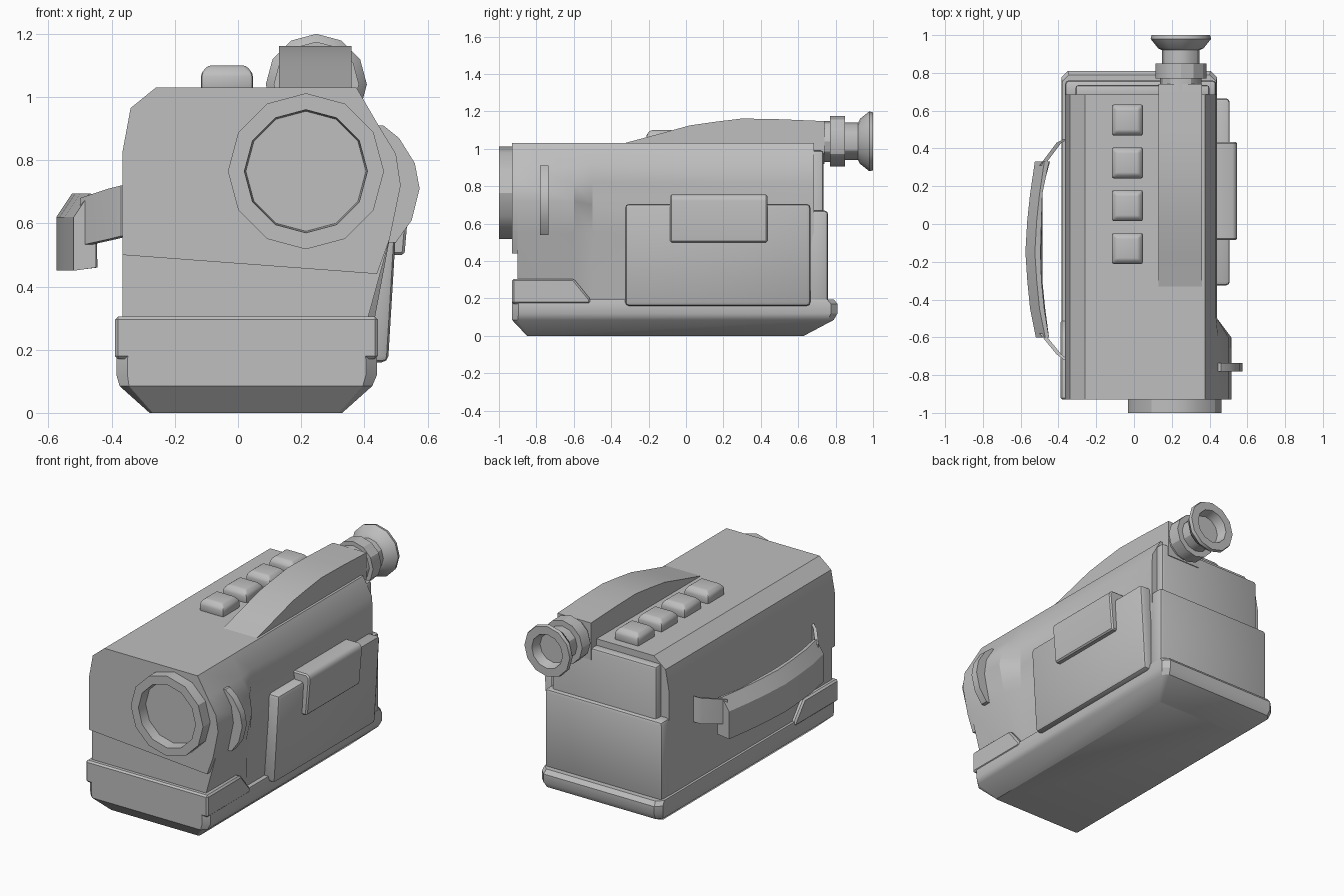
import bpy, bmesh, math
from mathutils import Vector

cube = bpy.data.objects.get("Cube")
if cube:
    bpy.data.objects.remove(cube, do_unlink=True)

grey = bpy.data.materials.new("plain grey")
grey.use_nodes = True
grey.diffuse_color = (0.52, 0.52, 0.52, 1)
grey.node_tree.nodes["Principled BSDF"].inputs["Base Color"].default_value = grey.diffuse_color


def finish(name, bm, bevel=0, segments=2):
    bmesh.ops.recalc_face_normals(bm, faces=bm.faces)
    mesh = bpy.data.meshes.new(name)
    bm.to_mesh(mesh)
    bm.free()
    mesh.materials.append(grey)
    ob = bpy.data.objects.new(name, mesh)
    bpy.context.collection.objects.link(ob)
    bpy.ops.object.select_all(action='DESELECT')
    ob.select_set(True)
    bpy.context.view_layer.objects.active = ob
    if bevel:
        mod = ob.modifiers.new("soft edges", 'BEVEL')
        mod.width, mod.segments = bevel, segments
        mod.limit_method = 'ANGLE'
        mod.angle_limit = math.radians(35)
        bpy.ops.object.modifier_apply(modifier=mod.name)
    bpy.ops.object.shade_smooth_by_angle(angle=math.radians(30))
    return ob


def loft(name, sections, bevel=0, segments=2):
    """Skin closed sections of equal point count and cap both ends."""
    bm = bmesh.new()
    rings = [[bm.verts.new(p) for p in s] for s in sections]
    n = len(rings[0])
    for a, b in zip(rings, rings[1:]):
        for i in range(n):
            j = (i + 1) % n
            bm.faces.new((a[i], a[j], b[j], b[i]))
    bm.faces.new(rings[0])
    bm.faces.new(rings[-1])
    return finish(name, bm, bevel, segments)


def along_y(points, y):
    return [(x, y, z) for x, z in points]


def along_x(points, x):
    return [(x, y, z) for y, z in points]


def box(name, x0, x1, y0, y1, z0, z1, bevel=0):
    pts = [(x0, z0), (x1, z0), (x1, z1), (x0, z1)]
    return loft(name, [along_y(pts, y0), along_y(pts, y1)], bevel)


def revolve(name, profile, cx, cz, sides):
    """Turn (radius, y) points about an axis parallel to y."""
    bm = bmesh.new()
    vs = [bm.verts.new((cx + r, y, cz)) for r, y in profile]
    edges = [bm.edges.new(e) for e in zip(vs, vs[1:])]
    bmesh.ops.spin(bm, geom=vs + edges, cent=(cx, 0, cz), axis=(0, 1, 0),
                   angle=math.tau, steps=sides, use_merge=True)
    bmesh.ops.remove_doubles(bm, verts=bm.verts, dist=0.0005)
    return finish(name, bm)


# Main shell, swelling on the lens side near the front
left = [(-0.365, 0.15), (-0.365, 0.5), (-0.365, 0.83), (-0.34, 0.965), (-0.26, 1.03), (0.375, 1.03)]
rear = left + [(0.435, 0.92), (0.44, 0.82), (0.44, 0.7), (0.435, 0.55), (0.405, 0.15)]
front = left + [(0.445, 0.91), (0.5, 0.82), (0.515, 0.72), (0.48, 0.55), (0.37, 0.15)]
loft("main_body", [along_y(front, -0.9), along_y(front, -0.6),
                   along_y(rear, -0.5), along_y(rear, 0.685)])

# Front plate above the slanted step
plate = left[1:] + front[6:10] + [(0.44, 0.44)]
loft("front_plate", [along_y(plate, -0.93), along_y(plate, -0.89)])

# Base tray: rounded-corner rings rising from the floor
def ring(x0, x1, y0, y1, z, c):
    return [(x0 + c, y0, z), (x1 - c, y0, z), (x1, y0 + c, z), (x1, y1 - c, z),
            (x1 - c, y1, z), (x0 + c, y1, z), (x0, y1 - c, z), (x0, y0 + c, z)]

loft("base_tray", [ring(-0.28, 0.33, -0.85, 0.63, 0, 0.01),
                   ring(-0.375, 0.425, -0.93, 0.79, 0.085, 0.03),
                   ring(-0.385, 0.44, -0.93, 0.81, 0.12, 0.035),
                   ring(-0.385, 0.44, -0.93, 0.81, 0.17, 0.035),
                   ring(-0.38, 0.435, -0.93, 0.79, 0.195, 0.035)])
riser = [(-0.93, 0.17), (-0.93, 0.305), (-0.6, 0.305), (-0.51, 0.195), (-0.51, 0.17)]
loft("base_front_riser", [along_x(riser, -0.39), along_x(riser, 0.443)], 0.01, 1)

# Rear panel and battery
box("rear_upper_panel", -0.31, 0.4, 0.66, 0.735, 0.2, 0.99, 0.015)
box("battery", -0.365, 0.435, 0.66, 0.76, 0.18, 0.67, 0.02)

# Lens hood with its recessed glass, and the grip fin beside it
revolve("lens_hood", [(0.247, -0.9), (0.247, -1), (0.195, -1), (0.19, -0.936), (0, -0.936)],
        0.215, 0.765, 12)
fin = [(0.42, 0.91), (0.46, 0.91), (0.51, 0.87), (0.56, 0.79), (0.575, 0.71),
       (0.55, 0.61), (0.5, 0.54), (0.44, 0.54)]
loft("lens_side_fin", [along_y(fin, -0.78), along_y(fin, -0.735)])

# Viewfinder hump and eyepiece
hump = [(-0.33, 1.03), (-0.15, 1.078), (0.02, 1.125), (0.16, 1.145), (0.3, 1.162), (0.5, 1.158),
        (0.74, 1.148), (0.74, 0.92), (0.6, 0.92), (-0.33, 1.0)]
loft("viewfinder_hump", [along_x(hump, 0.13), along_x(hump, 0.36)])
revolve("eyepiece", [(0.11, 0.7), (0.11, 0.77), (0.135, 0.77), (0.135, 0.85), (0.1, 0.85),
                     (0.1, 0.92), (0.12, 0.93), (0.16, 0.98), (0.155, 1), (0.105, 1),
                     (0.09, 0.94), (0, 0.94)], 0.248, 1.04, 12)

# Top buttons
for i in range(4):
    y = 0.55 - i * 0.2265
    def square(h, z):
        return [(-0.035 + sx * h, y + sy * h, z)
                for sx, sy in ((-1, -1), (1, -1), (1, 1), (-1, 1))]
    loft(f"top_button_{i + 1}", [square(0.082, 1.02), square(0.082, 1.075), square(0.06, 1.1)],
         0.01)

# Side door and its latch
door = [(0.38, 0.16), (0.475, 0.16), (0.508, 0.705), (0.39, 0.705)]
loft("side_door", [along_y(door, -0.325), along_y(door, 0.665)], 0.02)
latch = [(0.43, 0.755), (0.53, 0.755), (0.547, 0.73), (0.527, 0.5), (0.48, 0.5)]
loft("door_latch", [along_y(latch, -0.085), along_y(latch, 0.435)], 0.008, 1)

# Hand strap: padded band with a thin tie at each end
def band(y, x, t):
    return [(x, y, 0.45), (x, y, 0.62), (x + 0.05, y, 0.695),
            (x + 0.05 + t / 2, y, 0.69), (x + 0.03 + t, y, 0.46)]

loft("strap_pad", [band(0.33, -0.525, 0.05), band(0.16, -0.55, 0.03), band(0.02, -0.565, 0.05),
                   band(-0.15, -0.575, 0.06), band(-0.3, -0.565, 0.05), band(-0.45, -0.55, 0.05),
                   band(-0.6, -0.52, 0.04)])

def tie(x, y, z0, z1):
    return [(x, y, z0), (x, y, z1), (x + 0.025, y, z1), (x + 0.025, y, z0)]

for name, ya, yb, yc in (("strap_tie_rear", 0.45, 0.43, 0.31), ("strap_tie_front", -0.72, -0.69, -0.58)):
    loft(name, [tie(-0.37, ya, 0.56, 0.72), tie(-0.41, yb, 0.55, 0.71), tie(-0.5, yc, 0.53, 0.68)])
